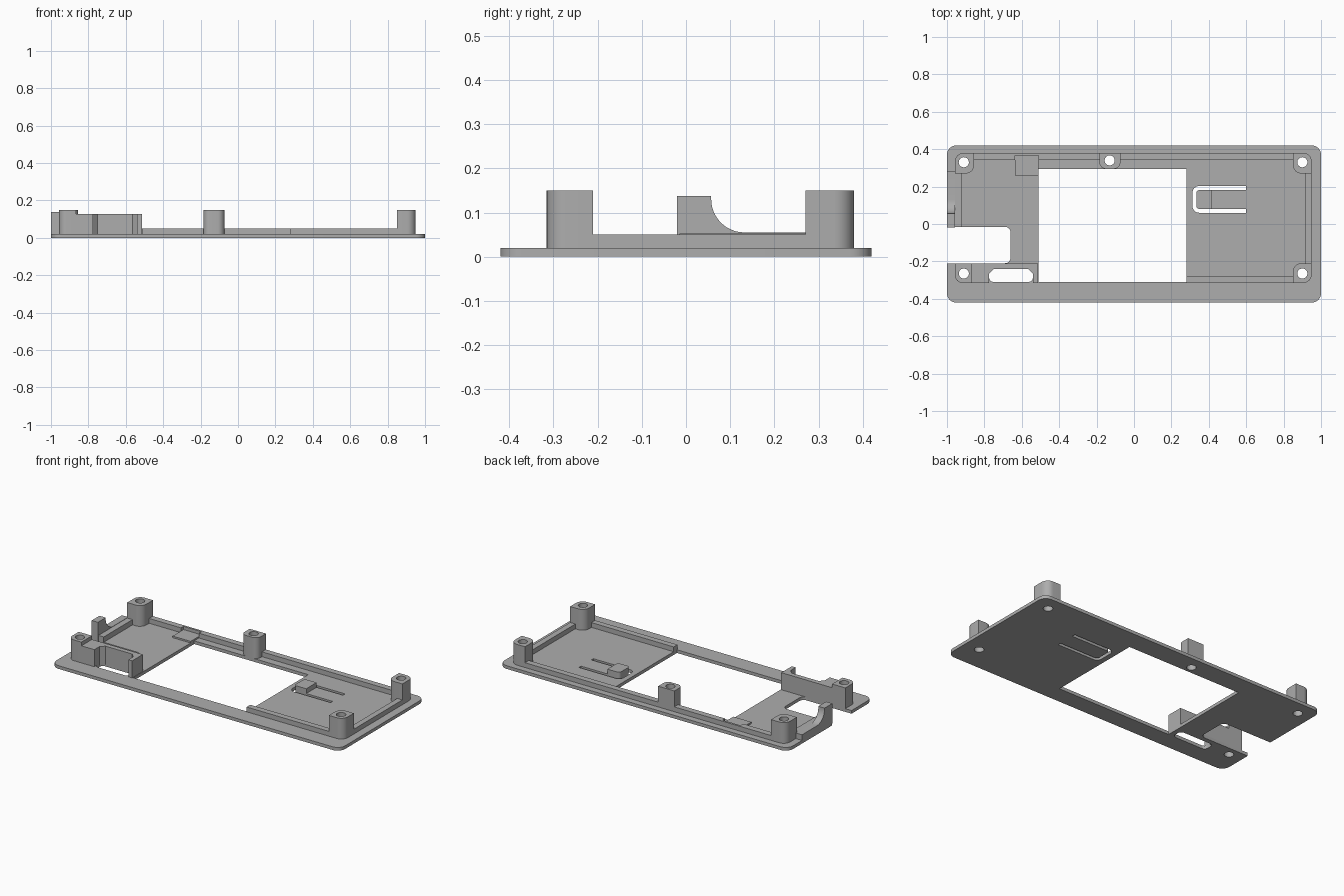
import bpy
import bmesh
import math
from mathutils import Matrix

cube = bpy.data.objects.get("Cube")
if cube:
    bpy.data.objects.remove(cube, do_unlink=True)

GREY = (0.42, 0.42, 0.42, 1)
grey = bpy.data.materials.new("plain grey")
grey.use_nodes = True
grey.diffuse_color = GREY
grey.node_tree.nodes["Principled BSDF"].inputs["Base Color"].default_value = GREY


def rounded(x0, x1, y0, y1, radii=(0, 0, 0, 0), steps=8):
    """Rectangle outline; radii run front-left, front-right, back-right, back-left."""
    corners = ((x0, y0, 1, 1), (x1, y0, -1, 1), (x1, y1, -1, -1), (x0, y1, 1, -1))
    points = []
    for i, ((x, y, sx, sy), r) in enumerate(zip(corners, radii)):
        if not r:
            points.append((x, y))
            continue
        for k in range(steps + 1):
            a = math.pi + (i + k / steps) * math.pi / 2
            points.append((x + sx * r + r * math.cos(a), y + sy * r + r * math.sin(a)))
    return points


def circle(x, y, r, n=32):
    return [(x + r * math.cos(2 * math.pi * i / n), y + r * math.sin(2 * math.pi * i / n))
            for i in range(n)]


def prism(name, outline, z0, z1, matrix=None):
    bm = bmesh.new()
    face = bm.faces.new([bm.verts.new((x, y, z0)) for x, y in outline])
    top = bmesh.ops.extrude_face_region(bm, geom=[face])["geom"]
    bmesh.ops.translate(bm, vec=(0, 0, z1 - z0),
                        verts=[v for v in top if isinstance(v, bmesh.types.BMVert)])
    if matrix:
        bm.transform(matrix)
    bmesh.ops.recalc_face_normals(bm, faces=bm.faces)
    mesh = bpy.data.meshes.new(name)
    bm.to_mesh(mesh)
    bm.free()
    mesh.materials.append(grey)
    obj = bpy.data.objects.new(name, mesh)
    bpy.context.collection.objects.link(obj)
    return obj


def activate(obj):
    bpy.ops.object.select_all(action="DESELECT")
    obj.select_set(True)
    bpy.context.view_layer.objects.active = obj


def cut(obj, outline, z0=-0.1, z1=0.3):
    cutter = prism("cutter", outline, z0, z1)
    cutter.hide_render = True
    mod = obj.modifiers.new("cut", "BOOLEAN")
    mod.operation = "DIFFERENCE"
    mod.solver = "EXACT"
    mod.object = cutter
    activate(obj)
    bpy.ops.object.modifier_apply(modifier=mod.name)
    bpy.data.objects.remove(cutter, do_unlink=True)


T, RIM, TALL = 0.02, 0.05, 0.15
EMBED = 0.012
HOLE = 0.027
parts = []

# Base plate with window, side notch and slot
plate = prism("base_plate", rounded(-1, 1, -0.42, 0.42, (0.05,) * 4), 0, T)
parts.append(plate)
notch = rounded(-1.1, -0.66, -0.21, -0.015, (0, 0.03, 0.03, 0))
slot = rounded(-0.775, -0.54, -0.31, -0.24, (0.025,) * 4)
cut(plate, rounded(-0.51, 0.28, -0.31, 0.295))
cut(plate, notch)
cut(plate, slot)

# U-shaped gap that frees the spring tongue
outer = rounded(0.313, 0.6, 0.06, 0.203, (0.035, 0, 0, 0.035))
inner = rounded(0.333, 0.6, 0.08, 0.182, (0.018, 0, 0, 0.018))
# Both outlines are walked from the back right corner round to the front right one
outer_u = outer[10:] + outer[:10]
inner_u = inner[10:] + inner[:10]
cut(plate, outer_u + inner_u[::-1])
parts.append(prism("tongue_button", rounded(0.333, 0.417, 0.08, 0.182, (0.018, 0, 0, 0.018)),
                   EMBED, RIM))

# Screw bosses: centre, outline
bosses = {
    "back_left_boss": (0.9, 0.33, rounded(0.85, 0.95, 0.27, 0.38, (0.045, 0, 0.045, 0))),
    "front_left_boss": (0.9, -0.265, rounded(0.85, 0.95, -0.315, -0.21, (0, 0.045, 0, 0.045))),
    "back_right_boss": (-0.91, 0.33, rounded(-0.957, -0.855, 0.27, 0.38, (0, 0.045, 0, 0.045))),
    "front_right_boss": (-0.91, -0.265, rounded(-0.957, -0.865, -0.315, -0.21, (0.04, 0, 0, 0))),
    "middle_boss": (-0.13, 0.34, rounded(-0.185, -0.073, 0.295, 0.38, (0.035, 0.035, 0, 0))),
}
for name, (x, y, outline) in bosses.items():
    cut(plate, circle(x, y, HOLE))
    boss = prism(name, outline, EMBED, TALL)
    cut(boss, circle(x, y, HOLE))
    parts.append(boss)

# Low rims
back_rim = prism("back_rim", rounded(-0.9, 0.9, 0.342, 0.38), EMBED, RIM)
cut(back_rim, rounded(-0.635, -0.51, 0.26, 0.367), 0.03)
for x, y, _ in bosses.values():
    cut(back_rim, circle(x, y, HOLE))
parts += [
    back_rim,
    prism("left_rim", rounded(0.914, 0.95, -0.23, 0.29), EMBED, RIM),
    prism("front_rim", rounded(0.28, 0.87, -0.315, -0.278), EMBED, RIM),
    prism("right_rim", rounded(-0.99, -0.92, -0.015, 0.28), EMBED, 0.053),
    prism("rim_pad", rounded(-0.635, -0.51, 0.26, 0.367), EMBED, 0.03),
]

# Stop post whose back sweeps down into the rim in a hollow curve
r = 0.075
profile = [(-0.02, EMBED), (0.28, EMBED), (0.28, 0.055)]
for k in range(13):
    a = -math.pi / 2 - k / 12 * math.pi / 2
    profile.append((0.057 + r * (1 + math.cos(a)), 0.055 + r * (1 + math.sin(a))))
profile += [(0.057, 0.137), (-0.02, 0.137)]
to_side = Matrix(((0, 0, 1, 0), (1, 0, 0, 0), (0, 1, 0, 0), (0, 0, 0, 1)))
parts.append(prism("stop_post", profile, -1, -0.957, to_side))

# Tall bracket around the slot, wrapped beside the front right boss
bracket = [(-0.87, -0.315), (-0.775, -0.315), (-0.775, -0.265), (-0.75, -0.24),
           (-0.565, -0.24), (-0.54, -0.265), (-0.54, -0.315), (-0.513, -0.315),
           (-0.513, -0.21), (-0.87, -0.21)]
parts.append(prism("slot_bracket", bracket, EMBED, 0.127))

# Smooth only the rounded corners
for obj in parts:
    activate(obj)
    bpy.ops.object.shade_smooth_by_angle(angle=math.radians(30))
